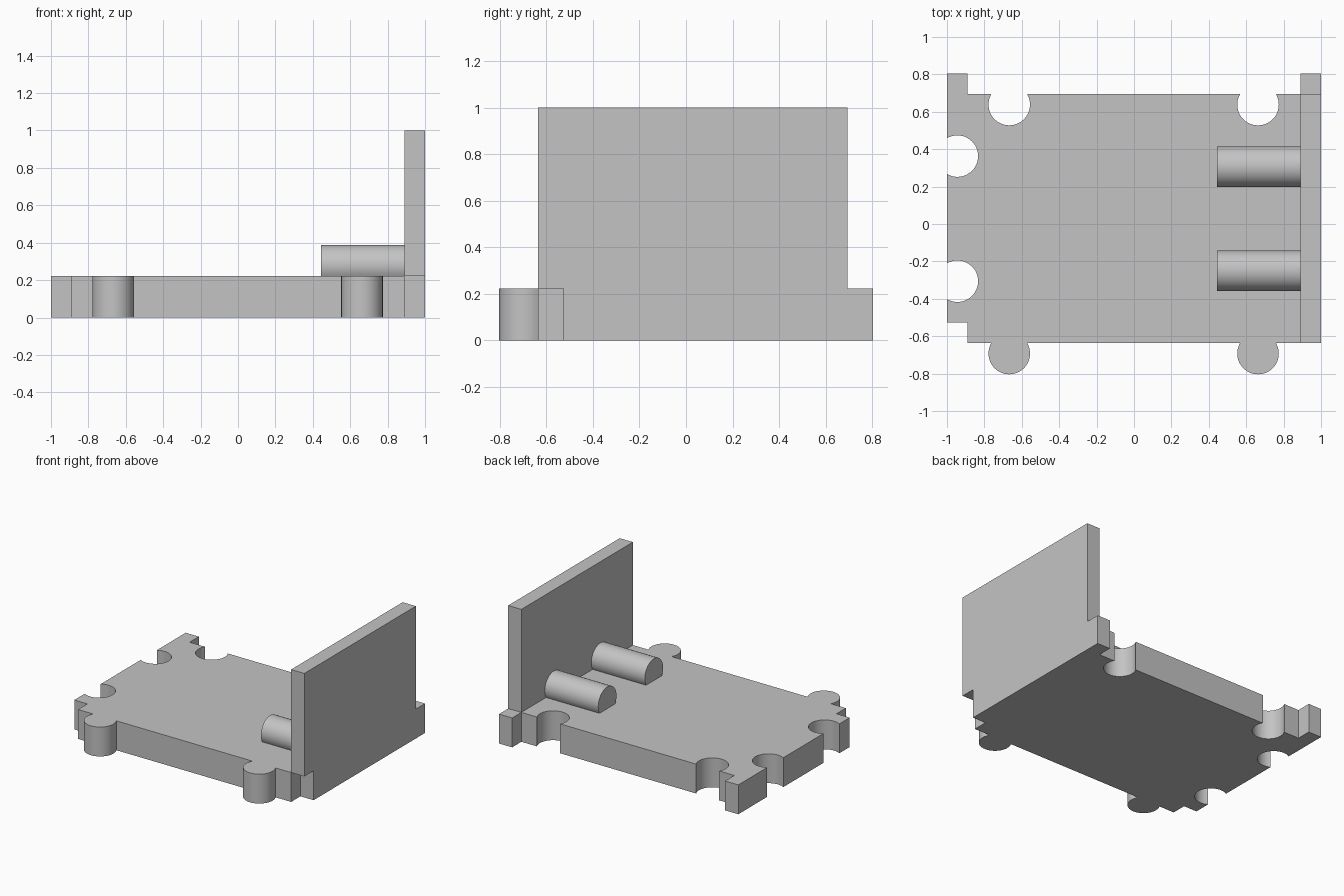
import bpy, bmesh, math
from mathutils import Vector

cube = bpy.data.objects.get("Cube")
if cube:
    bpy.data.objects.remove(cube, do_unlink=True)

grey = bpy.data.materials.new("plain grey")
grey.use_nodes = True
colour = (0.55, 0.55, 0.55, 1)
grey.diffuse_color = colour
grey.node_tree.nodes["Principled BSDF"].inputs["Base Color"].default_value = colour

THICK = 0.222                  # plate thickness
R = 0.111                      # radius of tabs and sockets
EDGE, STEP = 1.0, 0.89         # outer side and stepped-in side
FRONT, BACK = -0.637, 0.694    # long edges
LOW, HIGH = -0.526, 0.804      # ends of the corner steps


def arc(cx, cy, start, end, r=R, n=32):
    """Points on an arc, angles in degrees."""
    angles = [math.radians(start + (end - start) * i / n) for i in range(n + 1)]
    return [(cx + r * math.cos(a), cy + r * math.sin(a)) for a in angles]


def prism(name, points, sweep):
    """Extrude a closed flat outline along a vector."""
    bm = bmesh.new()
    face = bm.faces.new([bm.verts.new(p) for p in points])
    new = bmesh.ops.extrude_face_region(bm, geom=[face], use_keep_orig=True)["geom"]
    moved = [v for v in new if isinstance(v, bmesh.types.BMVert)]
    bmesh.ops.translate(bm, verts=moved, vec=Vector(sweep))
    bmesh.ops.recalc_face_normals(bm, faces=bm.faces)
    mesh = bpy.data.meshes.new(name)
    bm.to_mesh(mesh)
    bm.free()
    mesh.materials.append(grey)
    mesh.shade_smooth()
    mesh.set_sharp_from_angle(angle=math.radians(30))
    obj = bpy.data.objects.new(name, mesh)
    bpy.context.collection.objects.link(obj)
    return obj


# Interlocking base plate: round tabs in front, sockets at the back and right
outline = [(-STEP, FRONT)]
for x in (-0.667, 0.663):
    outline += arc(x, FRONT - R / 2, 150, 390)
outline += [(STEP, FRONT), (STEP, LOW), (EDGE, LOW),
            (EDGE, HIGH), (STEP, HIGH), (STEP, BACK)]
for x in (0.663, -0.667):
    outline += arc(x, BACK - R / 2, 30, -210)
outline += [(-STEP, BACK), (-STEP, HIGH), (-EDGE, HIGH)]
for y in (0.363, -0.306):
    outline += arc(-EDGE + R / 2, y, 120, -120)
outline += [(-EDGE, LOW), (-STEP, LOW)]
prism("base_plate", [(x, y, 0) for x, y in outline], (0, 0, THICK))

# Upright wall, overhanging the notched corner
wall = [(STEP, FRONT), (EDGE, FRONT), (EDGE, BACK), (STEP, BACK)]
prism("side_wall", [(x, y, THICK) for x, y in wall], (0, 0, 1 - THICK))

# Round pegs lying on the plate against the wall, flattened underneath
for name, y in (("back_peg", 0.306), ("front_peg", -0.25)):
    section = arc(y, THICK + 0.056, -31, 211, r=0.109)
    prism(name, [(0.443, py, pz) for py, pz in section], (STEP - 0.443, 0, 0))
